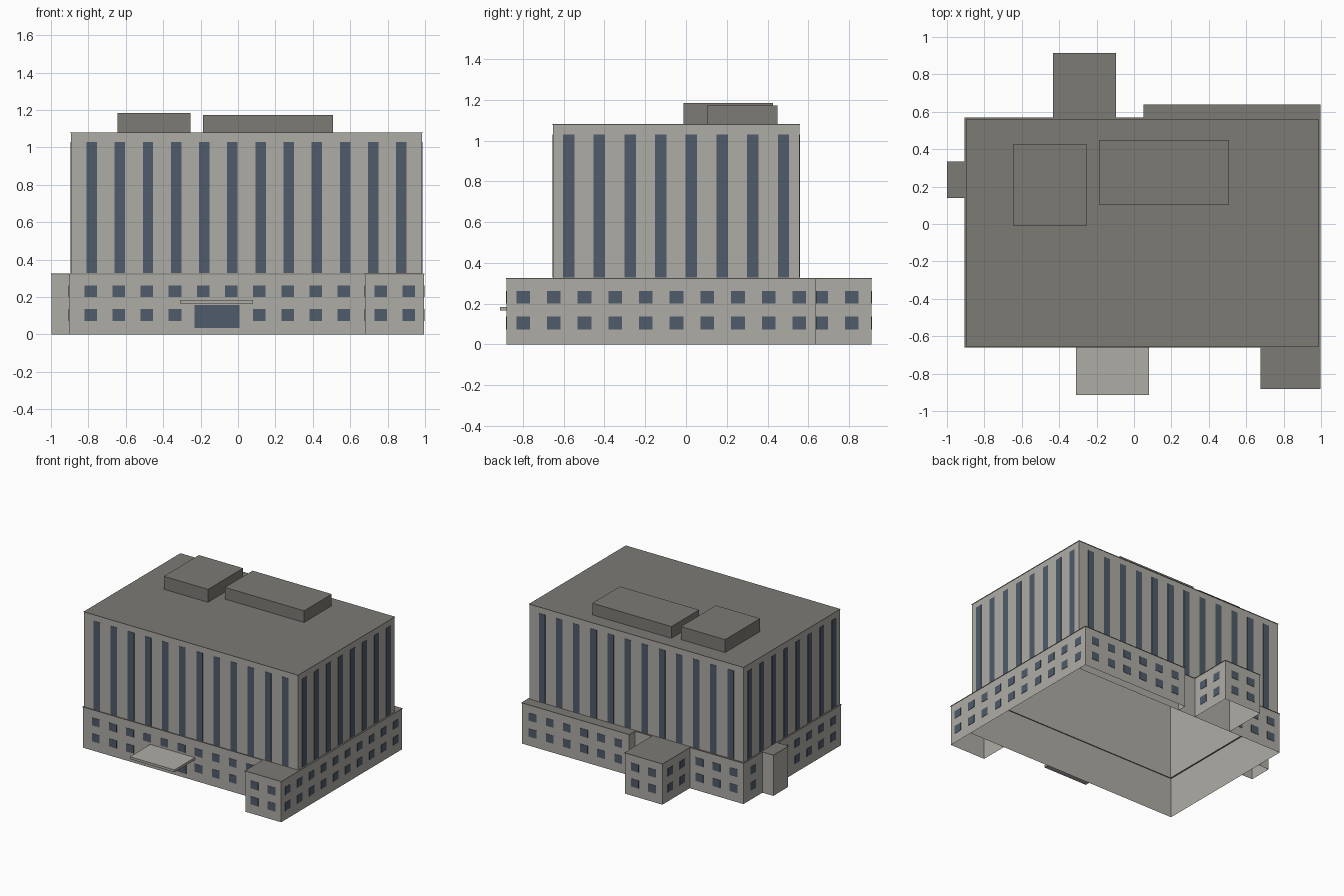
import bpy, bmesh
from mathutils import Matrix, Vector

old = bpy.data.objects.get("Cube")
if old:
    bpy.data.objects.remove(old, do_unlink=True)


def material(name, color):
    m = bpy.data.materials.new(name)
    m.use_nodes = True
    m.diffuse_color = (*color, 1)
    m.node_tree.nodes["Principled BSDF"].inputs["Base Color"].default_value = (*color, 1)
    return m


WALL = material("pale concrete", (0.425, 0.413, 0.378))
ROOF = material("grey roofing", (0.205, 0.197, 0.178))
GLASS = material("blue grey glass", (0.08, 0.105, 0.145))

LOW = 0.325     # height of the podium and its wings
HIGH = 1.08     # height of the tower
EAVE = 0.003    # overhang of the roof edges
LIP = 0.004     # thickness of the roof edges
PITCH = 0.1505  # window spacing
PODIUM = (-0.902, 0.995, -0.657, 0.567)
TOWER = (-0.894, 0.985, -0.653, 0.556)


def finish(name, bm, *mats):
    me = bpy.data.meshes.new(name)
    bm.to_mesh(me)
    bm.free()
    for m in mats:
        me.materials.append(m)
    ob = bpy.data.objects.new(name, me)
    bpy.context.collection.objects.link(ob)
    return ob


def grow(rect, d):
    x0, x1, y0, y1 = rect
    return (x0 - d, x1 + d, y0 - d, y1 + d)


def storey(rect, z0, z1):
    """Stacked outlines of one storey, ending in a thin roof edge."""
    wide = grow(rect, EAVE)
    return [(rect, z0), (rect, z1 - LIP), (wide, z1 - LIP), (wide, z1)]


def shell(name, rings):
    """Hollow walls through stacked rectangles, capped on top and open below."""
    bm = bmesh.new()
    loops = []
    for (x0, x1, y0, y1), z in rings:
        corners = ((x0, y0), (x1, y0), (x1, y1), (x0, y1))
        loops.append([bm.verts.new((x, y, z)) for x, y in corners])
    for a, b in zip(loops, loops[1:]):
        for i in range(4):
            j = (i + 1) % 4
            bm.faces.new((a[i], a[j], b[j], b[i]))
    bm.faces.new(loops[-1])
    bm.normal_update()
    # upward faces and the thin roof edges take the roofing colour
    for f in bm.faces:
        zs = [v.co.z for v in f.verts]
        edge = 0 < max(zs) - min(zs) < 2 * LIP
        f.material_index = int(f.normal.z > 0.5 or edge)
    return finish(name, bm, WALL, ROOF)


def add_box(bm, lo, hi):
    lo, hi = Vector(lo), Vector(hi)
    mat = Matrix.Translation((lo + hi) / 2) @ Matrix.Diagonal((*(hi - lo), 1))
    bmesh.ops.create_cube(bm, size=1, matrix=mat)


def box(name, rect, z0, z1, mat):
    bm = bmesh.new()
    x0, x1, y0, y1 = rect
    add_box(bm, (x0, y0, z0), (x1, y1, z1))
    return finish(name, bm, mat)


def windows(name, side, plane, start, end, rows, width, skip=None):
    """Evenly spaced thin panes, centred on one wall; side is +x, -x, +y or -y."""
    bm = bmesh.new()
    out = 1 if side[0] == "+" else -1
    near, far = sorted((plane + out * 0.0006, plane + out * 0.003))
    count = int((end - start) / PITCH)
    for i in range(count):
        c = (start + end) / 2 + (i - (count - 1) / 2) * PITCH
        for z0, z1 in rows:
            if skip and z0 < skip[2] and skip[0] < c < skip[1]:
                continue
            a, b = c - width / 2, c + width / 2
            if side[1] == "x":
                add_box(bm, (near, a, z0), (far, b, z1))
            else:
                add_box(bm, (a, near, z0), (b, far, z1))
    return finish(name, bm, GLASS)


# Main body: podium with the tower rising out of it
shell("main_body", storey(PODIUM, 0, LOW) + storey(TOWER, LOW, HIGH))

# Low wings around the podium
px0, px1, py0, py1 = PODIUM
front_wing = (0.68, px1, -0.88, py0)
rear_wing = (-0.43, -0.1, py1, 0.91)
rear_strip = (0.053, px1, py1, 0.637)
side_block = (-0.998, px0, 0.143, 0.33)
for name, rect in (("front_wing", front_wing), ("rear_wing", rear_wing),
                   ("rear_strip", rear_strip), ("side_block", side_block)):
    shell(name, storey(rect, 0, LOW))

# Rooftop plant rooms
box("plant_room_right", (-0.643, -0.255, -0.012, 0.428), HIGH, 1.183, ROOF)
box("plant_room_left", (-0.187, 0.508, 0.103, 0.45), HIGH, 1.173, ROOF)

# Entrance
box("entrance_canopy", (-0.31, 0.081, -0.913, py0), 0.165, 0.184, WALL)
box("entrance_doors", (-0.233, 0.008, py0 - 0.004, py0 - 0.0006), 0.035, 0.158, GLASS)

# Tall tower windows
tall = [(LOW + 0.004, 1.03)]
tx0, tx1, ty0, ty1 = TOWER
for name, side, plane, a, b in (
        ("front", "-y", ty0, tx0, tx1), ("back", "+y", ty1, tx0, tx1),
        ("left", "+x", tx1, ty0, ty1), ("right", "-x", tx0, ty0, ty1)):
    windows("tower_windows_" + name, side, plane, a, b, tall, 0.056)

# Two rows of small windows on the podium and wings
small = [(0.073, 0.136), (0.2, 0.261)]
for name, side, plane, a, b, skip in (
        ("podium_front", "-y", py0, px0, 0.68, (-0.25, 0.02, 0.15)),
        ("podium_left", "+x", px1, -0.88, 0.637, None),
        ("podium_back", "+y", py1, px0, -0.43, None),
        ("podium_right_rear", "-x", px0, 0.33, py1, None),
        ("podium_right", "-x", px0, py0, 0.143, None),
        ("rear_strip", "+y", 0.637, 0.053, px1, None),
        ("front_wing_front", "-y", -0.88, 0.68, px1, None),
        ("front_wing_side", "-x", 0.68, -0.88, py0, None),
        ("rear_wing_back", "+y", 0.91, -0.43, -0.1, None),
        ("rear_wing_left", "+x", -0.1, py1, 0.91, None),
        ("rear_wing_right", "-x", -0.43, py1, 0.91, None)):
    windows(name + "_windows", side, plane, a, b, small, 0.067, skip)
